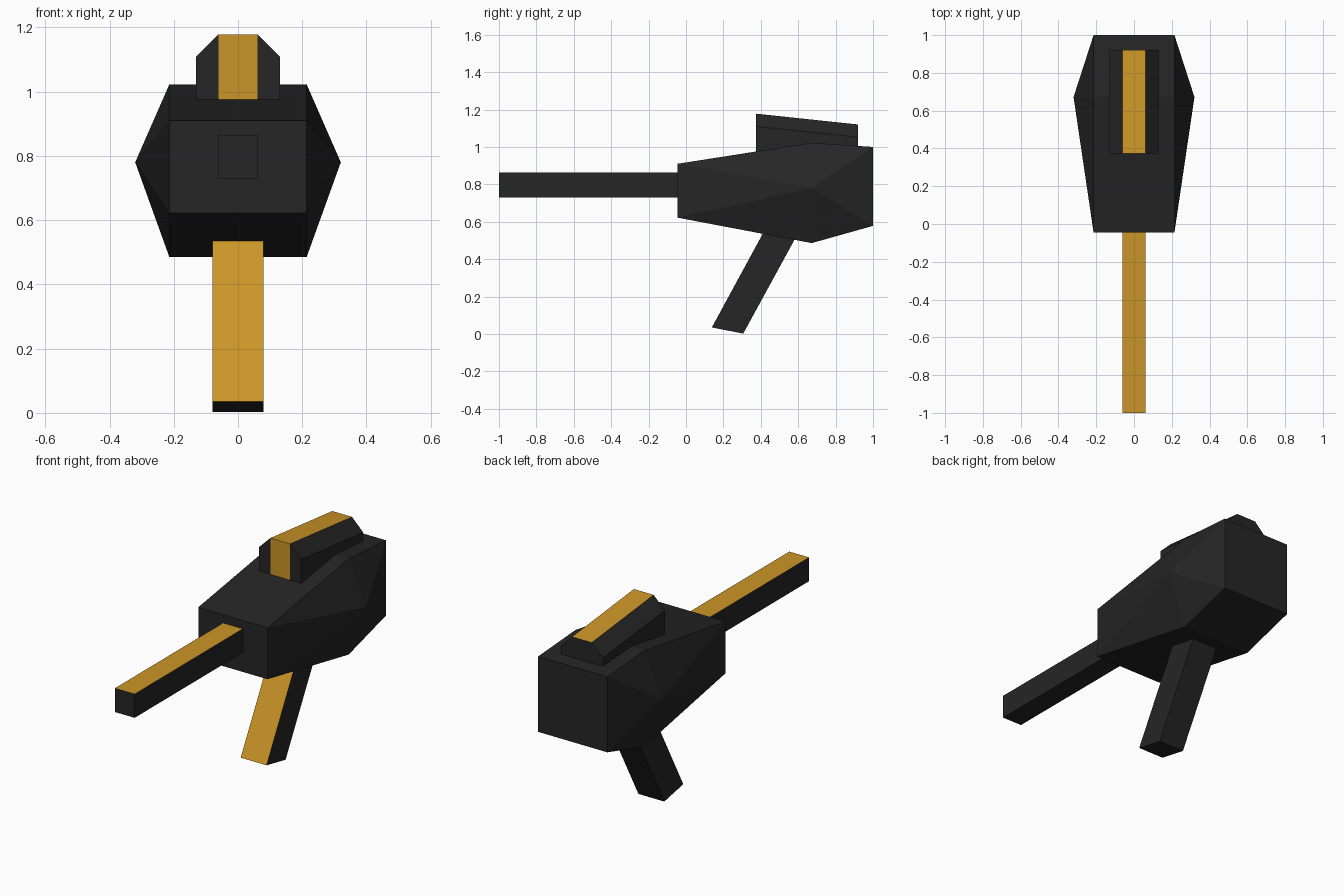
import bpy
import bmesh
import math

cube = bpy.data.objects.get("Cube")
if cube:
    bpy.data.objects.remove(cube, do_unlink=True)


def make_material(name, rgb):
    mat = bpy.data.materials.new(name)
    mat.use_nodes = True
    mat.diffuse_color = (*rgb, 1)
    mat.node_tree.nodes["Principled BSDF"].inputs["Base Color"].default_value = (*rgb, 1)
    return mat


black = make_material("matte black", (0.019, 0.019, 0.019))
gold = make_material("gold", (0.6, 0.3, 0.021))


def mirrored(points):
    """Points on the left half, repeated on the right."""
    return [(s * x, y, z) for x, y, z in points for s in (1, -1)]


def make_solid(name, points, is_gold=lambda f: False, cuts=()):
    """Convex flat-faced solid; faces chosen by is_gold are painted gold."""
    bm = bmesh.new()
    verts = [bm.verts.new(p) for p in points]
    bmesh.ops.convex_hull(bm, input=verts)
    bmesh.ops.dissolve_limit(bm, angle_limit=math.radians(0.5),
                             verts=bm.verts[:], edges=bm.edges[:])
    for x in cuts:
        bmesh.ops.bisect_plane(bm, geom=bm.verts[:] + bm.edges[:] + bm.faces[:],
                               plane_co=(x, 0, 0), plane_no=(1, 0, 0), dist=0.0005)
    bmesh.ops.recalc_face_normals(bm, faces=bm.faces[:])
    for f in bm.faces:
        f.material_index = int(is_gold(f))
    mesh = bpy.data.meshes.new(name)
    bm.to_mesh(mesh)
    bm.free()
    mesh.materials.append(black)
    mesh.materials.append(gold)
    obj = bpy.data.objects.new(name, mesh)
    bpy.context.collection.objects.link(obj)
    return obj


# Faceted body: front, middle and back rectangles with a pointed side
W = 0.214
make_solid("body", mirrored([
    (W, -0.045, 0.622), (W, -0.045, 0.91),
    (W, 0.672, 0.486), (W, 0.672, 1.022), (0.32, 0.672, 0.78),
    (W, 1.0, 0.578), (W, 1.0, 1.0)]))

# Barrel with a gold top
make_solid("barrel", mirrored([
    (0.061, y, z) for y in (-1.0, 0.0) for z in (0.73, 0.863)]),
    lambda f: f.normal.z > 0.9)

# Slanted handle with a gold front, ending just inside the body
make_solid("handle", mirrored([
    (0.08, 0.138, 0.035), (0.306, 0.0, 0.0)][:1] + [
    (0.08, 0.306, 0.002), (0.08, 0.43, 0.572), (0.08, 0.6, 0.54)]),
    lambda f: f.normal.y < -0.7)

# Sight with chamfered shoulders and a gold stripe over its front and top
SIGHT = 0.061
sight_points = []
for y, drop in ((0.373, 0), (0.92, 0.058)):
    sight_points += [(0.13, y, 0.95), (0.13, y, 1.11 - drop), (SIGHT, y, 1.178 - drop)]
make_solid("top_sight", mirrored(sight_points),
           lambda f: abs(f.calc_center_median().x) < 0.03
           and (f.normal.y < -0.9 or f.normal.z > 0.9),
           cuts=(-SIGHT, SIGHT))
